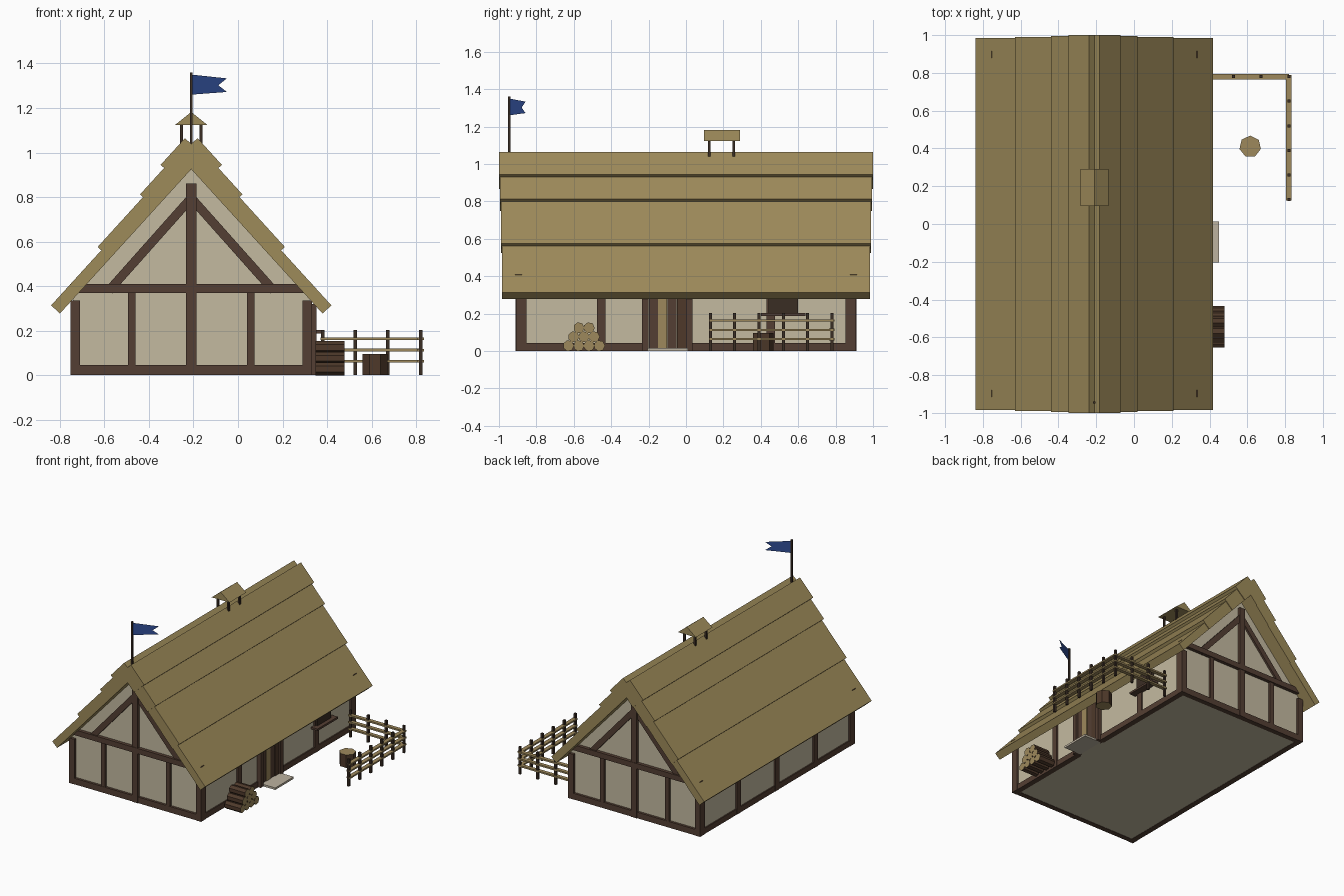
import bpy, bmesh, math
from mathutils import Vector, Matrix

if "Cube" in bpy.data.objects:
    bpy.data.objects.remove(bpy.data.objects["Cube"])

CX = -0.21                       # centre line of the house
APEX = 0.925                     # inner apex of the roof
ANG = math.radians(47.7)
C, S = math.cos(ANG), math.sin(ANG)


def material(name, r, g, b):
    m = bpy.data.materials.new(name)
    lin = [((v / 255 + 0.055) / 1.055) ** 2.4 for v in (r, g, b)]
    m.diffuse_color = (*lin, 1)
    m.use_nodes = True
    m.node_tree.nodes["Principled BSDF"].inputs["Base Color"].default_value = m.diffuse_color
    return m


PLASTER = material("plaster", 196, 186, 160)
TIMBER = material("timber", 84, 63, 51)
THATCH = material("thatch", 158, 139, 90)
DARK = material("dark wood", 58, 45, 36)
BARK = material("bark", 78, 57, 42)
CUT = material("cut wood", 158, 137, 92)
STONE = material("step stone", 188, 178, 160)
BLUE = material("flag blue", 48, 78, 150)


def finish(name, bm, *mats):
    bmesh.ops.recalc_face_normals(bm, faces=bm.faces)
    me = bpy.data.meshes.new(name)
    bm.to_mesh(me)
    bm.free()
    for m in mats:
        me.materials.append(m)
    ob = bpy.data.objects.new(name, me)
    bpy.context.collection.objects.link(ob)
    return ob


def box(name, x, y, z, mat):
    bm = bmesh.new()
    lo, hi = Vector((x[0], y[0], z[0])), Vector((x[1], y[1], z[1]))
    bmesh.ops.create_cube(bm, size=1, matrix=Matrix.Translation((lo + hi) / 2)
                          @ Matrix.Diagonal((*(hi - lo), 1)))
    return finish(name, bm, mat)


def prism(name, pts, y0, y1, mat):
    """Extrude an x-z outline (x measured from the house centre) along y."""
    bm = bmesh.new()
    f = bm.faces.new([bm.verts.new((CX + x, y0, z)) for x, z in pts])
    ext = bmesh.ops.extrude_face_region(bm, geom=[f])["geom"]
    bmesh.ops.translate(bm, vec=(0, y1 - y0, 0),
                        verts=[v for v in ext if isinstance(v, bmesh.types.BMVert)])
    return finish(name, bm, mat)


def log(name, matrix, r, length):
    """Seven-sided log with pale cut ends."""
    bm = bmesh.new()
    bmesh.ops.create_cone(bm, cap_ends=True, segments=7, radius1=r, radius2=r,
                          depth=length, matrix=matrix)
    for f in bm.faces:
        f.material_index = 1 if len(f.verts) == 7 else 0
    return finish(name, bm, BARK, CUT)


# Plastered body with gables
W, EAVE = 0.532, APEX - 0.532 * S / C
prism("plaster_walls", [(-W, 0.002), (W, 0.002), (W, EAVE), (0, APEX), (-W, EAVE)],
      -0.89, 0.89, PLASTER)

# Gable framing, front and back
for side, sy in (("front", -1), ("back", 1)):
    def span(a, b):
        return tuple(sorted((sy * a, sy * b)))
    box(side + "_sill", (CX - 0.54, CX + 0.54), span(0.87, 0.908), (0, 0.045), TIMBER)
    box(side + "_tie_beam", (CX - 0.545, CX + 0.545), span(0.878, 0.915), (0.37, 0.41), TIMBER)
    box(side + "_king_post", (CX - 0.023, CX + 0.023), span(0.87, 0.912), (0, 0.86), TIMBER)
    for sx in (-1, 1):
        px = CX + sx * 0.268
        box(side + "_stud", (px - 0.017, px + 0.017), span(0.87, 0.907), (0.04, 0.375), TIMBER)
        a, b, w = Vector((0.37, 0.38)), Vector((0.005, 0.79)), 0.02
        n = Vector((S, C)) * w
        prism(side + "_brace", [(sx * p.x, p.y) for p in (a - n, a + n, b + n, b - n)],
              *span(0.87, 0.905), TIMBER)

# Long wall framing: corner posts, studs and sills
for side, sx in (("left", -1), ("right", 1)):
    def xs(a, b):
        return tuple(sorted((CX + sx * a, CX + sx * b)))
    for y, w in ((-0.882, 0.028), (-0.453, 0.023), (0, 0.023), (0.453, 0.023), (0.882, 0.028)):
        if sx > 0 and y == 0:
            continue             # the door stands here
        box(side + "_post", xs(0.50, 0.543), (y - w, y + w), (0, 0.335), TIMBER)
    runs = ((-0.86, 0.86),) if sx < 0 else ((-0.86, -0.22), (0.02, 0.86))
    for r in runs:
        box(side + "_sill", xs(0.50, 0.541), r, (0, 0.042), TIMBER)

# Door: jambs, four planks and a step
for y in (-0.235, 0.0):
    box("door_jamb", (0.30, 0.352), (y, y + 0.035), (0, 0.32), TIMBER)
for i, m in enumerate((TIMBER, CUT, TIMBER, BARK)):
    y = -0.2 + 0.05 * i
    box("door_plank", (0.30, 0.336 + 0.004 * (i % 2)), (y + 0.001, y + 0.049), (0.01, 0.32), m)
box("door_step", (0.31, 0.45), (-0.205, 0.012), (0, 0.015), STONE)

# Window under the eave
box("window_shutter", (0.30, 0.346), (0.44, 0.60), (0.2, 0.315), DARK)
box("window_sill", (0.30, 0.375), (0.40, 0.64), (0.187, 0.202), TIMBER)

# Thatch: four stacked slabs per slope, shorter and thicker towards the ridge
for sx in (-1, 1):
    for s_end, t, hy in ((0.876, 0.054, 0.985), (0.541, 0.076, 0.99),
                         (0.238, 0.094, 0.995), (0.078, 0.115, 1.0)):
        pts = [(sx * (s * C + h * S), APEX - s * S + h * C)
               for s, h in ((-0.084, 0), (s_end, 0), (s_end, t), (-0.084, t))]
        prism("thatch_layer", pts, -hy, hy, THATCH)

# Smoke vent on the ridge
prism("vent_roof", [(-0.074, 1.123), (0.074, 1.123), (0, 1.182)], 0.095, 0.29, THATCH)
for sx in (-1, 1):
    for y in (0.125, 0.255):
        x = CX + sx * 0.043
        box("vent_post", (x - 0.007, x + 0.007), (y - 0.007, y + 0.007), (1.0, 1.126), DARK)

# Flagpole and swallow-tailed flag
box("flagpole", (CX - 0.006, CX + 0.006), (-0.951, -0.939), (0.98, 1.36), DARK)
bm = bmesh.new()
bm.faces.new([bm.verts.new((CX + 0.16 * u, -0.945 + 0.087 * u, z)) for u, z in
              ((0, 1.26), (1, 1.272), (0.76, 1.302), (1, 1.333), (0, 1.35))])
finish("flag", bm, BLUE)

# Log pile beside the door
turn = Matrix.Rotation(math.pi / 2, 4, "Y")
for row, count in enumerate((4, 3, 2)):
    for i in range(count):
        y = -0.628 + 0.055 * i + 0.0275 * row
        pos = Matrix.Translation((0.413, y, 0.028 + 0.048 * row))
        log("stacked_log", pos @ turn, 0.03, 0.13)

# Chopping block
log("chopping_block", Matrix.Translation((0.615, 0.41, 0.0475)), 0.058, 0.095)

# Yard fence: two runs of posts and three rails
posts = [(0.38 + 0.1467 * i, 0.78) for i in range(4)] + [(0.82, 0.13 + 0.13 * i) for i in range(5)]
for x, y in posts:
    box("fence_post", (x - 0.008, x + 0.008), (y - 0.008, y + 0.008), (0, 0.203), DARK)
for z in (0.063, 0.113, 0.163):
    box("fence_rail_back", (0.37, 0.82), (0.765, 0.793), (z - 0.006, z + 0.006), CUT)
    box("fence_rail_side", (0.805, 0.835), (0.125, 0.79), (z - 0.0055, z + 0.0055), CUT)
